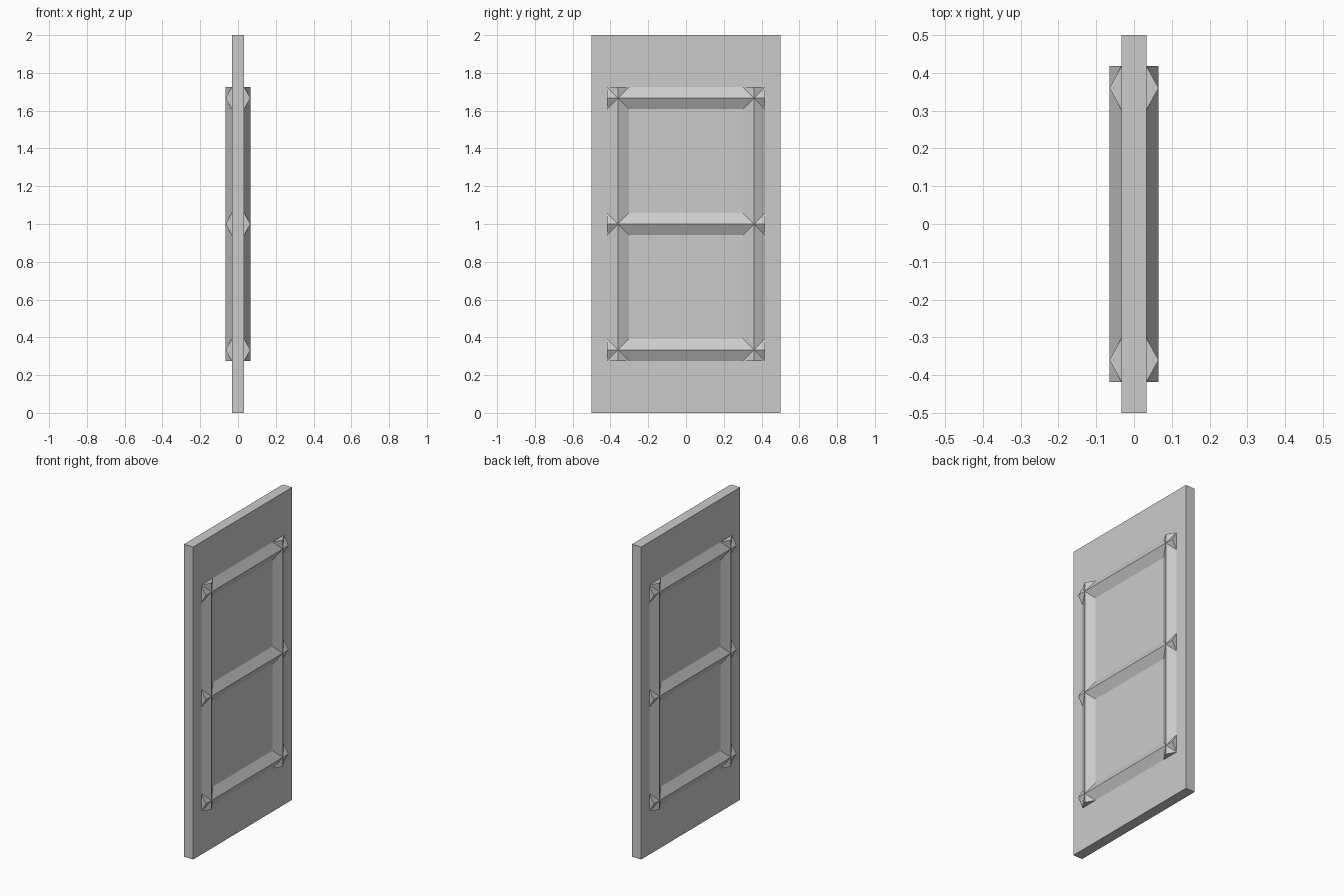
import bpy

if "Cube" in bpy.data.objects:
    bpy.data.objects.remove(bpy.data.objects["Cube"])

SURF, RIDGE = 0.033, 0.065   # slab face and moulding crest (x)
HALF = 0.058                 # half width of a moulding
Y, Z_LEVELS = 0.36, (0.333, 1.0, 1.667)


def bar(name, start, end, centre, vertical):
    """Triangular moulding on the +x face, mirrored to the -x face."""
    verts = []
    for t in (start, end):
        for x, off in ((SURF, -HALF), (RIDGE, 0), (SURF, HALF)):
            c = centre + off
            verts.append((x, c, t) if vertical else (x, t, c))
    faces = [(0, 1, 4, 3), (1, 2, 5, 4), (2, 0, 3, 5), (2, 1, 0), (3, 4, 5)]
    if not vertical:
        faces = [f[::-1] for f in faces]
    # outward winding for both orientations
    faces = [f[::-1] for f in faces]
    mesh = bpy.data.meshes.new(name)
    mesh.from_pydata(verts, [], faces)
    obj = bpy.data.objects.new(name, mesh)
    bpy.context.collection.objects.link(obj)
    obj.modifiers.new("both_faces", 'MIRROR').use_axis = (True, False, False)
    # make normals consistent
    import bmesh
    bm = bmesh.new()
    bm.from_mesh(mesh)
    bmesh.ops.recalc_face_normals(bm, faces=bm.faces)
    bm.to_mesh(mesh)
    bm.free()


# Door slab
bpy.ops.mesh.primitive_cube_add(size=1, location=(0, 0, 1))
slab = bpy.context.object
slab.name = "door_slab"
slab.scale = (2 * SURF, 1, 2)

# Horizontal rails
for i, z in enumerate(Z_LEVELS):
    bar(f"rail_moulding_{i}", -Y - HALF, Y + HALF, z, False)

# Vertical stiles
for side, y in (("left", -Y), ("right", Y)):
    bar(f"stile_moulding_{side}", Z_LEVELS[0] - HALF, Z_LEVELS[2] + HALF, y, True)
